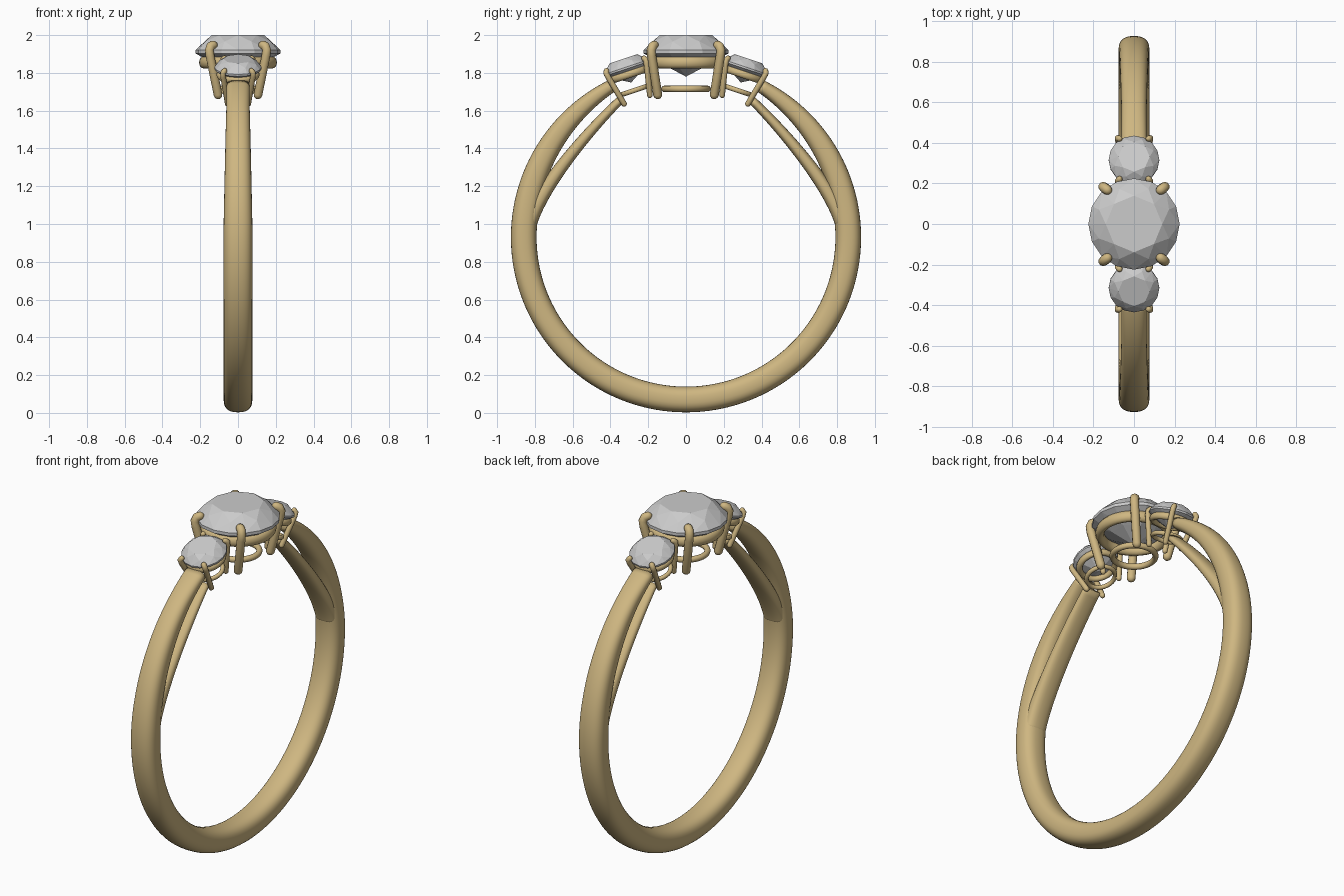
import bpy, bmesh, math
from mathutils import Vector, Matrix

if "Cube" in bpy.data.objects:
    bpy.data.objects.remove(bpy.data.objects["Cube"])

gold = bpy.data.materials.new("gold")
gold.diffuse_color = (0.62, 0.47, 0.22, 1)
gold.use_nodes = True
gold.node_tree.nodes["Principled BSDF"].inputs["Base Color"].default_value = gold.diffuse_color
CZ = 0.93  # height of the ring centre


def finish(name, bm, mat=None, smooth=True):
    bmesh.ops.recalc_face_normals(bm, faces=bm.faces)
    me = bpy.data.meshes.new(name)
    bm.to_mesh(me)
    bm.free()
    for p in me.polygons:
        p.use_smooth = smooth
    if mat:
        me.materials.append(mat)
    ob = bpy.data.objects.new(name, me)
    bpy.context.collection.objects.link(ob)
    return ob


def sweep(name, path, n=24, power=2.5):
    """Sweep a rounded section along (y, z, half thickness, half width) in the YZ plane."""
    bm = bmesh.new()
    rings = []
    for i, (y, z, t, w) in enumerate(path):
        a, b = path[max(i - 1, 0)], path[min(i + 1, len(path) - 1)]
        tan = Vector((0, b[0] - a[0], b[1] - a[1])).normalized()
        nor = Vector((0, tan.z, -tan.y))
        ring = []
        for k in range(n):
            c, s = math.cos(math.tau * k / n), math.sin(math.tau * k / n)
            u = math.copysign(abs(c) ** (2 / power), c) * t
            v = math.copysign(abs(s) ** (2 / power), s) * w
            ring.append(bm.verts.new(Vector((v, y, z)) + nor * u))
        rings.append(ring)
    for r0, r1 in zip(rings, rings[1:]):
        for k in range(n):
            bm.faces.new((r0[k], r0[(k + 1) % n], r1[(k + 1) % n], r1[k]))
    bm.faces.new(rings[0])
    bm.faces.new(rings[-1])
    return finish(name, bm, gold)


def rod(name, pts, radius):
    """Round-ended wire through points."""
    cu = bpy.data.curves.new(name, 'CURVE')
    cu.dimensions = '3D'
    cu.bevel_depth = radius
    cu.bevel_resolution = 3
    cu.use_fill_caps = True
    sp = cu.splines.new('POLY')
    # small extra points at both ends make the rounded tips
    d0 = (pts[0] - pts[1]).normalized()
    d1 = (pts[-1] - pts[-2]).normalized()
    caps = ((0.0, 1), (0.5, .87), (0.87, .5), (0.98, .2))
    full = [(pts[0] + d0 * radius * h, r) for h, r in reversed(caps)]
    full += [(p, 1) for p in pts[1:-1]]
    full += [(pts[-1] + d1 * radius * h, r) for h, r in caps]
    sp.points.add(len(full) - 1)
    for q, (p, r) in zip(sp.points, full):
        q.co = (*p, 1)
        q.radius = r
    sp.use_smooth = True
    cu.materials.append(gold)
    ob = bpy.data.objects.new(name, cu)
    bpy.context.collection.objects.link(ob)
    return ob


def hoop(name, M, r, h, tx, tz):
    """Ring with an oval section, around the local z axis at height h."""
    bm = bmesh.new()
    n, m = 48, 12
    g = [[bm.verts.new(M @ Vector((
        (r + tx * math.cos(math.tau * j / m)) * math.cos(math.tau * i / n),
        (r + tx * math.cos(math.tau * j / m)) * math.sin(math.tau * i / n),
        h + tz * math.sin(math.tau * j / m)))) for j in range(m)] for i in range(n)]
    for i in range(n):
        for j in range(m):
            bm.faces.new((g[i][j], g[(i + 1) % n][j], g[(i + 1) % n][(j + 1) % m], g[i][(j + 1) % m]))
    return finish(name, bm, gold)


def gem(name, M, R, crown, pav):
    """Round brilliant: hull of table, crown, girdle, pavilion and culet points."""
    bm = bmesh.new()
    layers = ((8, .62, crown, 0), (8, .83, crown * .62, .5), (16, 1, .05 * R, 0),
              (16, 1, -.03 * R, 0), (8, .55, -pav * .53, .5))
    for n, r, z, off in layers:
        for k in range(n):
            a = math.tau * (k + off) / n
            bm.verts.new(M @ Vector((R * r * math.cos(a), R * r * math.sin(a), z)))
    bm.verts.new(M @ Vector((0, 0, -pav)))
    res = bmesh.ops.convex_hull(bm, input=bm.verts)
    bmesh.ops.delete(bm, geom=[v for v in res["geom_interior"] if isinstance(v, bmesh.types.BMVert)], context='VERTS')
    return finish(name, bm, None, False)


# shank: thins towards both shoulders
path = []
for i in range(-77, 78):
    a = math.radians(i * 2)
    f = max(0, (abs(i * 2) - 95) / 59)
    t = 0.068 - 0.034 * f ** 2
    w = 0.076 - 0.014 * min(1, f * 1.3)
    r = 0.927 - t
    path.append((r * math.sin(a), CZ - r * math.cos(a), t, w))
sweep("shank", path, 32)

# inner split strands under each shoulder
for side, s in (("front", -1), ("back", 1)):
    p = [Vector(v) for v in ((.835, 1.0), (.775, 1.18), (.55, 1.46), (.345, 1.66))]
    pts = []
    for i in range(25):
        u = i / 24
        q = p[0] * (1 - u) ** 3 + p[1] * 3 * u * (1 - u) ** 2 + p[2] * 3 * u * u * (1 - u) + p[3] * u ** 3
        pts.append((s * q.x, q.y, .045 - .023 * u, .066 - .012 * u))
    sweep(side + "_split_strand", pts)

# centre stone and its basket
C = Matrix.Translation((0, 0, 1.91))
gem("centre_stone", C, 0.225, 0.09, 0.13)
hoop("centre_gallery", C, 0.182, -0.055, 0.024, 0.032)
hoop("centre_base_ring", C, 0.115, -0.195, 0.016, 0.017)
for sx in (-1, 1):
    for sy in (-1, 1):
        rod("centre_prong", [C @ Vector((sx * x, sy * y, z)) for x, y, z in
            ((.106, .150, -.225), (.148, .182, -.02), (.152, .184, .01), (.146, .178, .03), (.132, .168, .037))], 0.024)

# tilted side stones and their baskets
for side, s in (("front", -1), ("back", 1)):
    M = Matrix.Translation((0, s * 0.315, 1.825)) @ Matrix.Rotation(math.radians(-18.5 * s), 4, 'X')
    gem(side + "_side_stone", M, 0.125, 0.052, 0.08)
    hoop(side + "_side_gallery", M, 0.098, -0.035, 0.016, 0.02)
    hoop(side + "_side_base_ring", M, 0.078, -0.125, 0.012, 0.013)
    for sx in (-1, 1):
        for sy in (-1, 1):
            rod(side + "_side_prong", [M @ Vector((sx * x, sy * y, z)) for x, y, z in
                ((.055, .072, -.175), (.079, .108, -.01), (.08, .111, .01), (.072, .105, .02))], 0.015)
